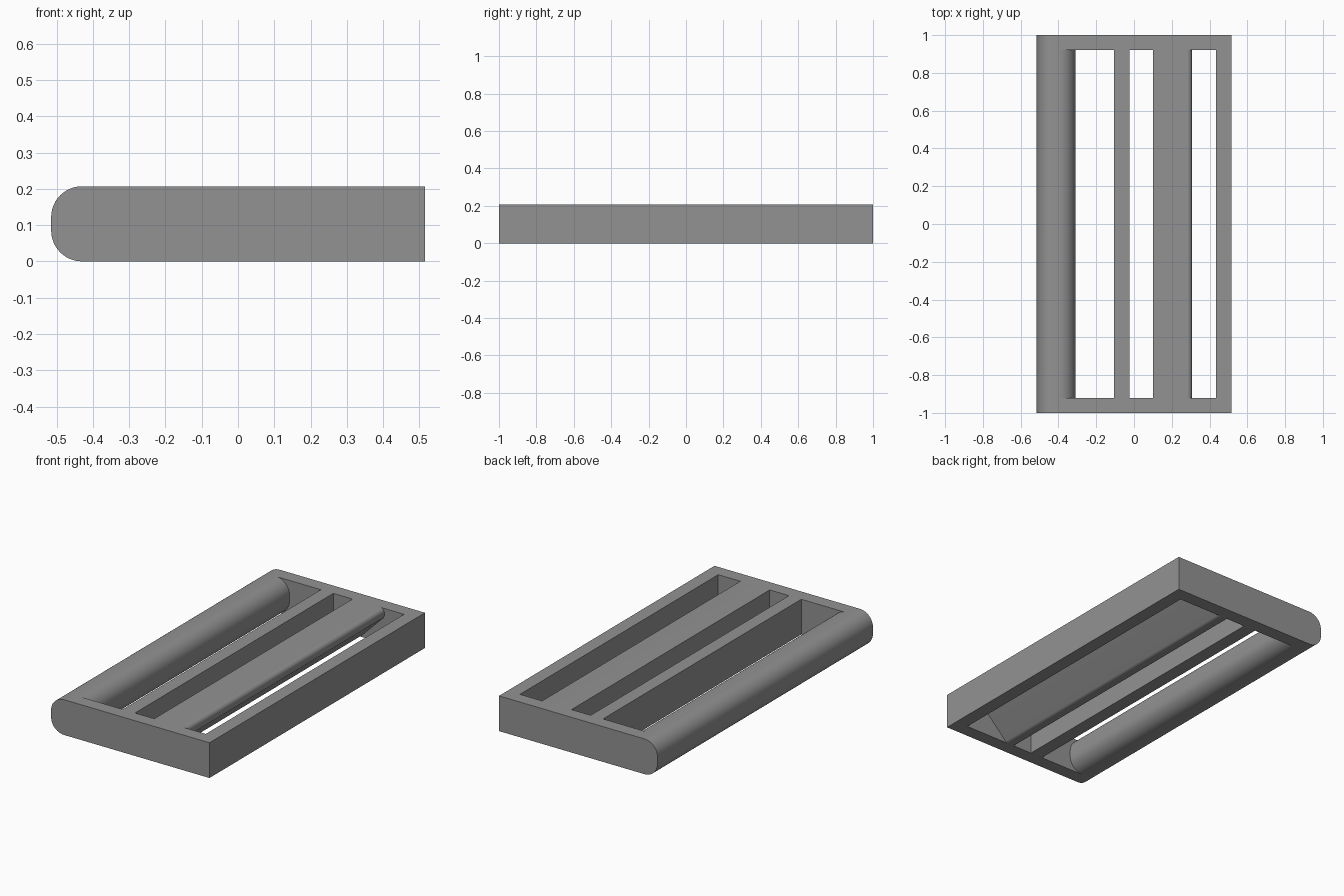
import bpy
import bmesh
import math
from mathutils import Vector

if "Cube" in bpy.data.objects:
    bpy.data.objects.remove(bpy.data.objects["Cube"])

H = 0.207          # thickness
R = 0.085          # big bar rounding
LOW, HIGH = -0.1, 0.3

grey = bpy.data.materials.new("grey")
grey.diffuse_color = (0.29, 0.29, 0.29, 1)
grey.use_nodes = True
grey.node_tree.nodes["Principled BSDF"].inputs["Base Color"].default_value = grey.diffuse_color


def rounded(points, steps=12):
    """Turn (x, z, radius) corners into a filleted outline."""
    out = []
    n = len(points)
    for i, (x, z, r) in enumerate(points):
        p = Vector((x, z))
        if r == 0:
            out.append(p)
            continue
        a = (Vector(points[i - 1][:2]) - p).normalized()
        b = (Vector(points[(i + 1) % n][:2]) - p).normalized()
        half = a.angle(b) / 2
        centre = p + (a + b).normalized() * (r / math.sin(half))
        start = p + a * (r / math.tan(half)) - centre
        end = p + b * (r / math.tan(half)) - centre
        turn = math.atan2(start.x * end.y - start.y * end.x, start.dot(end))
        for k in range(steps + 1):
            t = turn * k / steps
            c, s = math.cos(t), math.sin(t)
            out.append(centre + Vector((start.x * c - start.y * s,
                                        start.x * s + start.y * c)))
    return out


def extrude(name, outline, half_length):
    """Prism along y from an x-z outline."""
    bm = bmesh.new()
    face = bm.faces.new([bm.verts.new((p.x, -half_length, p.y)) for p in outline])
    geom = bmesh.ops.extrude_face_region(bm, geom=[face])["geom"]
    verts = [g for g in geom if isinstance(g, bmesh.types.BMVert)]
    bmesh.ops.translate(bm, verts=verts, vec=(0, 2 * half_length, 0))
    bmesh.ops.recalc_face_normals(bm, faces=bm.faces)
    mesh = bpy.data.meshes.new(name)
    bm.to_mesh(mesh)
    bm.free()
    mesh.materials.append(grey)
    obj = bpy.data.objects.new(name, mesh)
    bpy.context.collection.objects.link(obj)
    return obj


# Buckle body, rounded along its left side
body = extrude("buckle_frame", rounded([
    (-0.515, 0, R), (0.515, 0, 0), (0.515, H, 0), (-0.515, H, R)]), 1.0)

# Slot beside the rounded bar: flares out around the bar's inner side
bar_side = rounded([(-0.6, 0, 0), (-0.31, 0, R), (-0.31, H, R), (-0.6, H, 0)])[1:-1]
left_slot = ([Vector((-0.105, LOW)), Vector((-0.31 - R, LOW))] + bar_side
             + [Vector((-0.31 - R, HIGH)), Vector((-0.105, HIGH))])

# Straight slot between the thin bar and the wedge bar
middle_slot = [Vector(p) for p in
               ((-0.025, LOW), (0.10, LOW), (0.10, HIGH), (-0.025, HIGH))]

# Slot under and beside the wedge bar
wedge = rounded([(0.0, 0, 0), (0.15, 0, 0.03), (0.307, 0.157, 0.03),
                 (0.307, H, 0.025), (0.0, H, 0)])[1:-1]
right_slot = ([Vector((0.435, LOW)), Vector((wedge[0].x, LOW))] + wedge
              + [Vector((wedge[-1].x, HIGH)), Vector((0.435, HIGH))])

# Cut the three slots
cutters = [extrude(n, o, 0.92) for n, o in (
    ("left_slot_cutter", left_slot), ("middle_slot_cutter", middle_slot),
    ("right_slot_cutter", right_slot))]
bpy.context.view_layer.objects.active = body
body.select_set(True)
for cutter in cutters:
    mod = body.modifiers.new(cutter.name, 'BOOLEAN')
    mod.operation = 'DIFFERENCE'
    mod.solver = 'EXACT'
    mod.object = cutter
    bpy.ops.object.modifier_apply(modifier=mod.name)
for cutter in cutters:
    bpy.data.objects.remove(cutter)

# Smooth the round bars, keep the corners crisp
bpy.ops.object.shade_smooth_by_angle(angle=math.radians(30))
